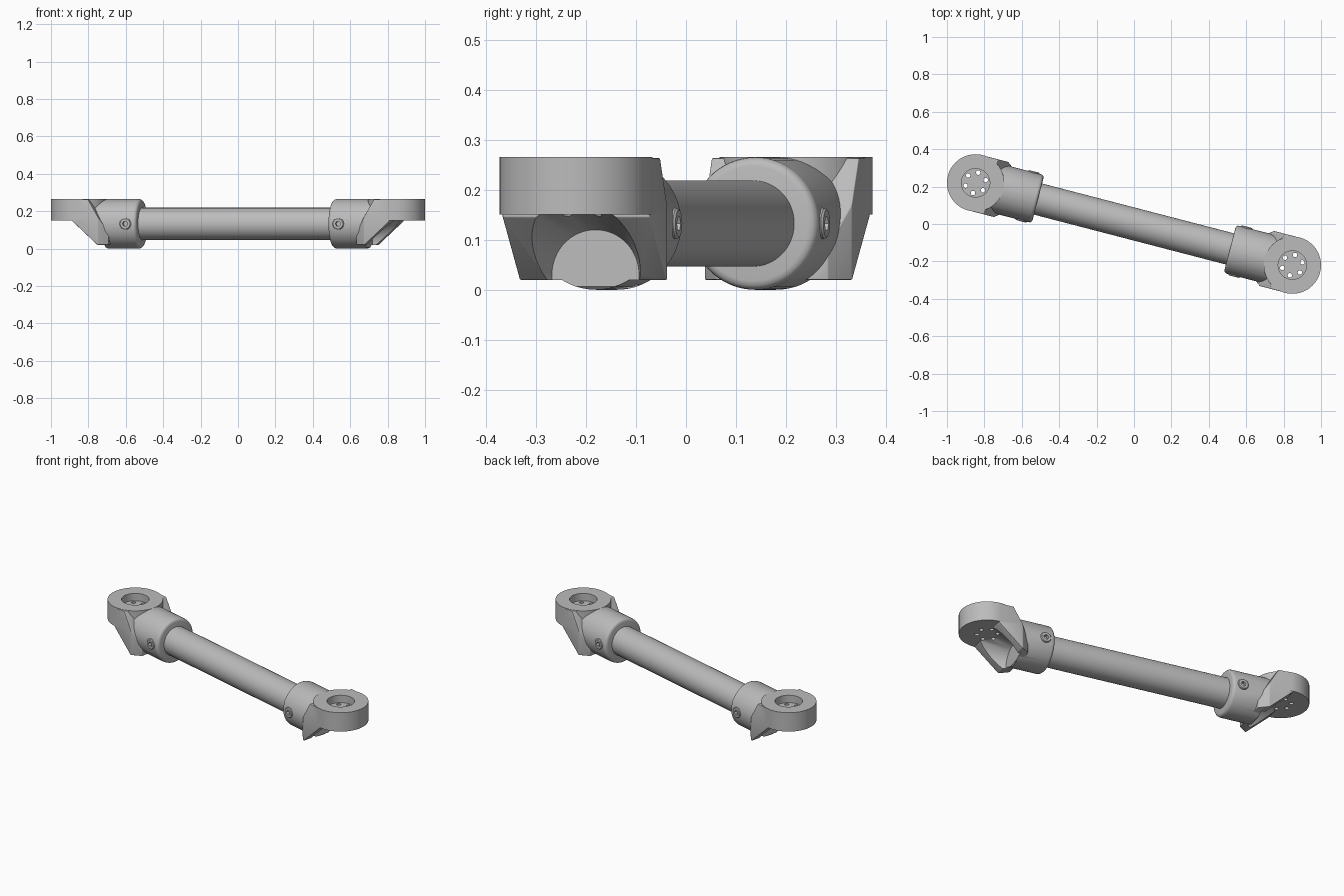
import bpy, bmesh, math
from mathutils import Matrix, Vector

cube = bpy.data.objects.get("Cube")
if cube:
    bpy.data.objects.remove(cube)

ANGLE = math.radians(-14.56)   # heading of the rod seen from above
AXIS_Z = 0.1325                # height of the rod axis
PAD_U = 0.875                  # distance of each eye from the middle

grey = bpy.data.materials.new("plain_grey")
grey.use_nodes = True
grey.diffuse_color = (0.5, 0.5, 0.5, 1)
grey.node_tree.nodes["Principled BSDF"].inputs["Base Color"].default_value = (0.5, 0.5, 0.5, 1)


def finish(name, bm):
    bmesh.ops.recalc_face_normals(bm, faces=bm.faces)
    mesh = bpy.data.meshes.new(name)
    bm.to_mesh(mesh)
    bm.free()
    mesh.materials.append(grey)
    obj = bpy.data.objects.new(name, mesh)
    bpy.context.collection.objects.link(obj)
    return obj


def skin(loops):
    """Closed solid through a stack of point loops."""
    bm = bmesh.new()
    rings = [[bm.verts.new(p) for p in loop] for loop in loops]
    for low, high in zip(rings, rings[1:]):
        for i in range(len(low)):
            j = (i + 1) % len(low)
            bm.faces.new((low[i], low[j], high[j], high[i]))
    bm.faces.new(rings[0][::-1])
    bm.faces.new(rings[-1])
    bmesh.ops.recalc_face_normals(bm, faces=bm.faces)
    return bm


def turn(profile, axis, centre, sides=64):
    """Closed solid of revolution from (radius, height) points."""
    turns = [2 * math.pi * i / sides for i in range(sides)]
    bm = skin([[(r * math.cos(a), r * math.sin(a), h) for a in turns] for r, h in profile])
    rot = Vector((0, 0, 1)).rotation_difference(Vector(axis)).to_matrix().to_4x4()
    bm.transform(Matrix.Translation(centre) @ rot)
    return bm


def slice_off(bm, point, normal):
    geom = bm.verts[:] + bm.edges[:] + bm.faces[:]
    bmesh.ops.bisect_plane(bm, geom=geom, plane_co=point, plane_no=normal, clear_outer=True)
    bmesh.ops.holes_fill(bm, edges=[e for e in bm.edges if e.is_boundary])


def combine(target, bm, operation):
    tool = finish("cutter", bm)
    tool.hide_render = True
    mod = target.modifiers.new("combine", 'BOOLEAN')
    mod.operation = operation
    mod.solver = 'EXACT'
    mod.object = tool
    activate(target)
    bpy.ops.object.modifier_apply(modifier=mod.name)
    bpy.data.objects.remove(tool)


def activate(obj):
    bpy.ops.object.select_all(action='DESELECT')
    obj.select_set(True)
    bpy.context.view_layer.objects.active = obj


def smooth(obj):
    activate(obj)
    bpy.ops.object.shade_smooth_by_angle(angle=math.radians(35))


X, Z = (1, 0, 0), (0, 0, 1)
SLOPE_NORMAL = (0.128, 0, -0.14)

# Gusset body: flared block with sloping underside and shoulder
plan = [(0.685, 0.115), (0.735, 0.152), (PAD_U, 0.152)]
outline = plan + [(u, -v) for u, v in reversed(plan)]
gusset = skin([[(u, v, z) for u, v in outline] for z in (0.02, 0.263)])
slice_off(gusset, (0.74, 0, 0.022), SLOPE_NORMAL)
slice_off(gusset, (0.79, 0, 0.263), (-0.17, 0, 0.1))
bmesh.ops.bevel(gusset, geom=gusset.edges[:], offset=0.009, segments=3, profile=0.5,
                affect='EDGES', clamp_overlap=True)
bracket = finish("bracket", gusset)

# Sleeve with rounded mouth
R = AXIS_Z
sleeve = turn([(R - 0.018, 0.53), (R - 0.009, 0.532), (R - 0.002, 0.539), (R, 0.548), (R, 0.80)],
              X, (0, 0, AXIS_Z))
slice_off(sleeve, (0.737, 0, 0.022), SLOPE_NORMAL)
combine(bracket, sleeve, 'UNION')

# Funnel hollow between the two fins
combine(bracket, turn([(0.09, 0.72), (0.15, 0.90)], X, (0, 0, 0.03)), 'DIFFERENCE')

# Round eye pad with a recess and a ring of bolt holes
combine(bracket, turn([(0.153, 0.15), (0.153, 0.265)], Z, (PAD_U, 0, 0), 96), 'UNION')
combine(bracket, turn([(0.076, 0.22), (0.076, 0.30)], Z, (PAD_U, 0, 0)), 'DIFFERENCE')
for i in range(6):
    a = math.radians(30 + 60 * i)
    spot = (PAD_U + 0.056 * math.cos(a), 0.056 * math.sin(a), 0)
    combine(bracket, turn([(0.012, 0.10), (0.012, 0.25)], Z, spot, 20), 'DIFFERENCE')

# Screw bosses on both sides of the sleeve
for s in (1, -1):
    spot = (0.588, 0, AXIS_Z)
    combine(bracket, turn([(0.031, 0.11), (0.031, 0.134), (0.027, 0.138)], (0, s, 0), spot, 32), 'UNION')
    combine(bracket, turn([(0.015, 0.118), (0.015, 0.16)], (0, s, 0), spot, 6), 'DIFFERENCE')

# Place a bracket at each end
bracket.name = "left_bracket"
other = bracket.copy()
other.data = bracket.data.copy()
other.name = "right_bracket"
bpy.context.collection.objects.link(other)
bracket.data.transform(Matrix.Rotation(ANGLE, 4, 'Z'))
other.data.transform(Matrix.Rotation(ANGLE + math.pi, 4, 'Z'))

# Connecting rod
rod = finish("rod", turn([(0.086, -0.60), (0.086, 0.60)], X, (0, 0, AXIS_Z)))
rod.data.transform(Matrix.Rotation(ANGLE, 4, 'Z'))

for part in (bracket, other, rod):
    smooth(part)
